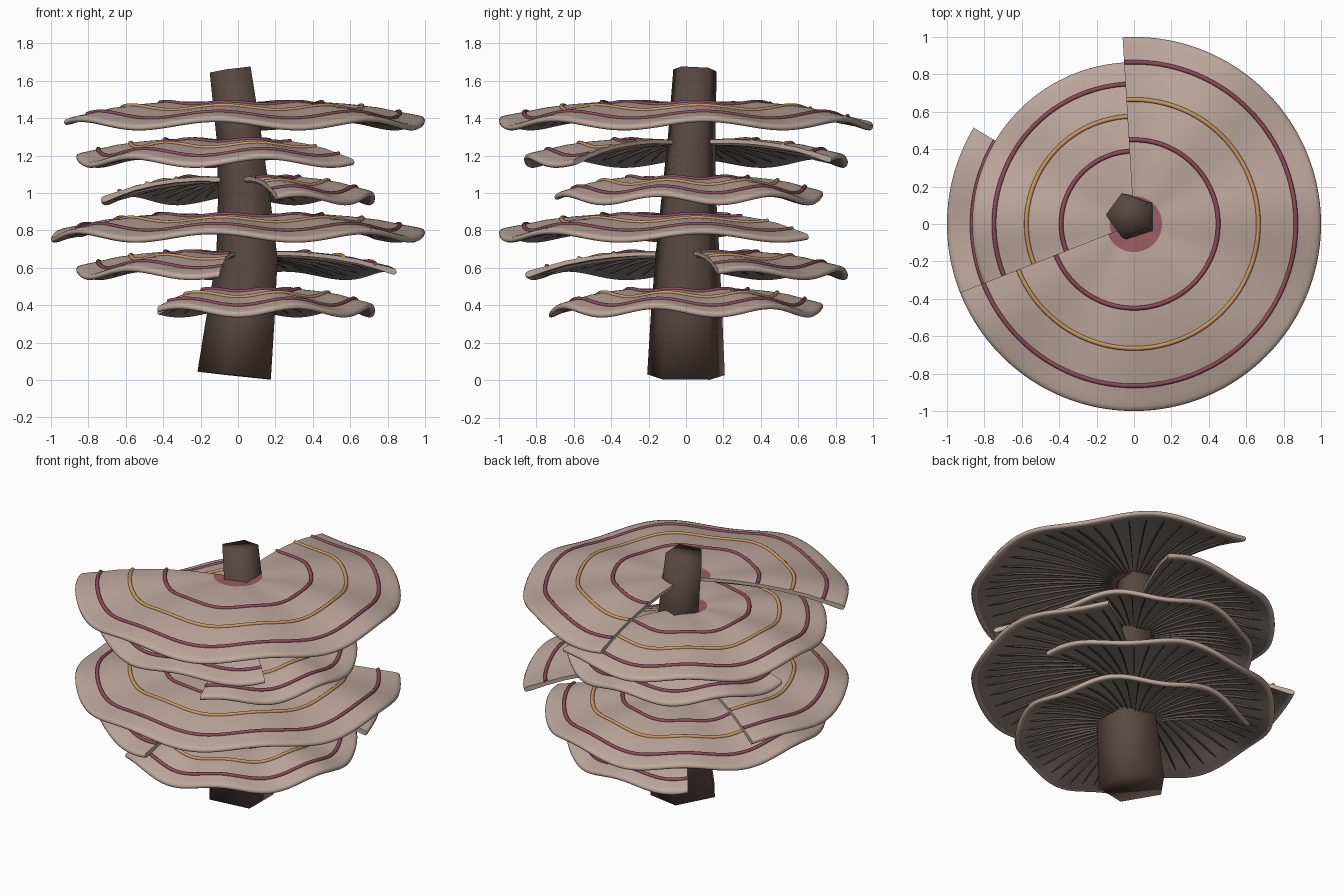
import bpy, bmesh, math
from mathutils import Vector

cube = bpy.data.objects.get("Cube")
if cube:
    bpy.data.objects.remove(cube, do_unlink=True)


def material(name, rgb):
    m = bpy.data.materials.new(name)
    m.use_nodes = True
    m.diffuse_color = (*rgb, 1)
    m.node_tree.nodes["Principled BSDF"].inputs["Base Color"].default_value = (*rgb, 1)
    return m


BEIGE = material("beige cap", (0.51, 0.39, 0.335))
UNDER = material("grey brown underside", (0.26, 0.215, 0.195))
GILL = material("gill brown", (0.09, 0.073, 0.066))
PLUM = material("plum ring", (0.25, 0.07, 0.1))
TAN = material("tan ring", (0.56, 0.31, 0.13))
ROSE = material("rose centre", (0.32, 0.11, 0.13))
BARK = material("bark brown", (0.1, 0.064, 0.054))

# Cap section as (fraction of radius, height)
TOP = [(0.02, 0.48), (0.15, 0.485), (0.3, 0.487), (0.45, 0.48), (0.6, 0.465),
       (0.75, 0.443), (0.87, 0.415), (0.94, 0.4)]
LIP = [(0.975, 0.392), (0.993, 0.385), (1.0, 0.373), (0.997, 0.362), (0.985, 0.357)]
BOTTOM = [(0.02, 0.458), (0.15, 0.463), (0.3, 0.465), (0.45, 0.458), (0.6, 0.443),
          (0.75, 0.419), (0.87, 0.389), (0.965, 0.36)]
HALF_SPAN = math.radians(126)
GOLDEN = math.radians(137.5)


def height(points, t):
    for (a, za), (b, zb) in zip(points, points[1:]):
        if t <= b:
            return za + (zb - za) * (t - a) / (b - a)
    return points[-1][1]


def ripple(t, angle):
    return -0.023 * t ** 1.5 * math.sin(7 * angle)


def sweep(bm, section, radius, base, turn, start, end, steps, slot=None):
    """Turn a closed section about the z axis, following the ripple."""
    rows = []
    for k in range(steps + 1):
        a = start + (end - start) * k / steps
        rows.append([bm.verts.new((t * radius * math.cos(a + turn),
                                   t * radius * math.sin(a + turn),
                                   base + z + ripple(t, a))) for t, z in section])
    n = len(section)
    for r0, r1 in zip(rows, rows[1:]):
        for j in range(n):
            k = (j + 1) % n
            f = bm.faces.new((r0[j], r0[k], r1[k], r1[j]))
            if slot:
                f.material_index = slot(j)
    bm.faces.new(rows[0])
    bm.faces.new(rows[-1])


def finish(bm, name, mats, sharp=60):
    bmesh.ops.recalc_face_normals(bm, faces=bm.faces)
    mesh = bpy.data.meshes.new(name)
    bm.to_mesh(mesh)
    bm.free()
    for m in mats:
        mesh.materials.append(m)
    obj = bpy.data.objects.new(name, mesh)
    bpy.context.collection.objects.link(obj)
    bpy.ops.object.select_all(action='DESELECT')
    obj.select_set(True)
    bpy.context.view_layer.objects.active = obj
    bpy.ops.object.shade_smooth_by_angle(angle=math.radians(sharp))


def cap_slot(j):
    """Rose at the centre, beige on top and lip, grey brown below."""
    n = len(TOP) + len(LIP) + len(BOTTOM)
    if j == 0 or j >= n - 2:
        return 2
    return 0 if j < len(TOP) + len(LIP) else 1


def shelf(i):
    radius = (0.733, 0.865, 1.0)[i % 3]
    base, turn = 0.2 * i, GOLDEN * i
    place = (radius, base, turn)

    # Wavy cap with a rounded lip
    bm = bmesh.new()
    sweep(bm, TOP + LIP + BOTTOM[::-1], *place, -HALF_SPAN, HALF_SPAN, 126, cap_slot)
    finish(bm, f"shelf_{i + 1}", [BEIGE, UNDER, ROSE])

    # Raised growth rings
    for label, t, mat in (("inner", 0.45, PLUM), ("middle", 0.665, TAN), ("outer", 0.865, PLUM)):
        bm = bmesh.new()
        z = height(TOP, t)
        circle = [(t + 0.012 / radius * math.cos(k * math.tau / 10),
                   z + 0.012 * math.sin(k * math.tau / 10)) for k in range(10)]
        sweep(bm, circle, *place, -HALF_SPAN, HALF_SPAN, 126)
        finish(bm, f"{label}_ring_{i + 1}", [mat])

    # Thin gills hanging under the cap
    bm = bmesh.new()
    count = 36
    ts = [0.1 + 0.84 * k / 8 for k in range(9)]
    upper = [(t, height(BOTTOM, t) + 0.004) for t in ts]
    lower = [(t, height(BOTTOM, t) - 0.016 * math.sin(math.pi * k / 8) ** 0.5)
             for k, t in enumerate(ts[1:-1], 1)]
    for g in range(count):
        a = HALF_SPAN * (2 * (g + 0.5) / count - 1)
        sweep(bm, upper + lower[::-1], *place, a - 0.005, a + 0.005, 1)
    finish(bm, f"gills_{i + 1}", [GILL])


def trunk():
    # Five-sided stem along a gently bent path: x, y, z, radius
    path = [(0.0, 0.0, 0.022, 0.218), (0.035, 0.003, 0.35, 0.2), (0.065, 0.008, 0.65, 0.181),
            (0.045, 0.016, 1.0, 0.152), (0.018, 0.03, 1.3, 0.133), (-0.03, 0.048, 1.66, 0.122)]
    centres = [Vector(p[:3]) for p in path]
    bm = bmesh.new()
    rows = []
    for k, c in enumerate(centres):
        along = (centres[min(k + 1, len(path) - 1)] - centres[max(k - 1, 0)]).normalized()
        u = Vector((0, 1, 0)).cross(along).normalized()
        v = along.cross(u)
        row = []
        for s in range(5):
            a = math.pi + s * math.tau / 5
            row.append(bm.verts.new(c + path[k][3] * (u * math.cos(a) + v * math.sin(a))))
        rows.append(row)
    for r0, r1 in zip(rows, rows[1:]):
        for s in range(5):
            n = (s + 1) % 5
            bm.faces.new((r0[s], r0[n], r1[n], r1[s]))
    bm.faces.new(rows[0])
    bm.faces.new(rows[-1])
    # Soft shading right over the corners and end faces
    finish(bm, "trunk", [BARK], 180)


trunk()
for index in range(6):
    shelf(index)
